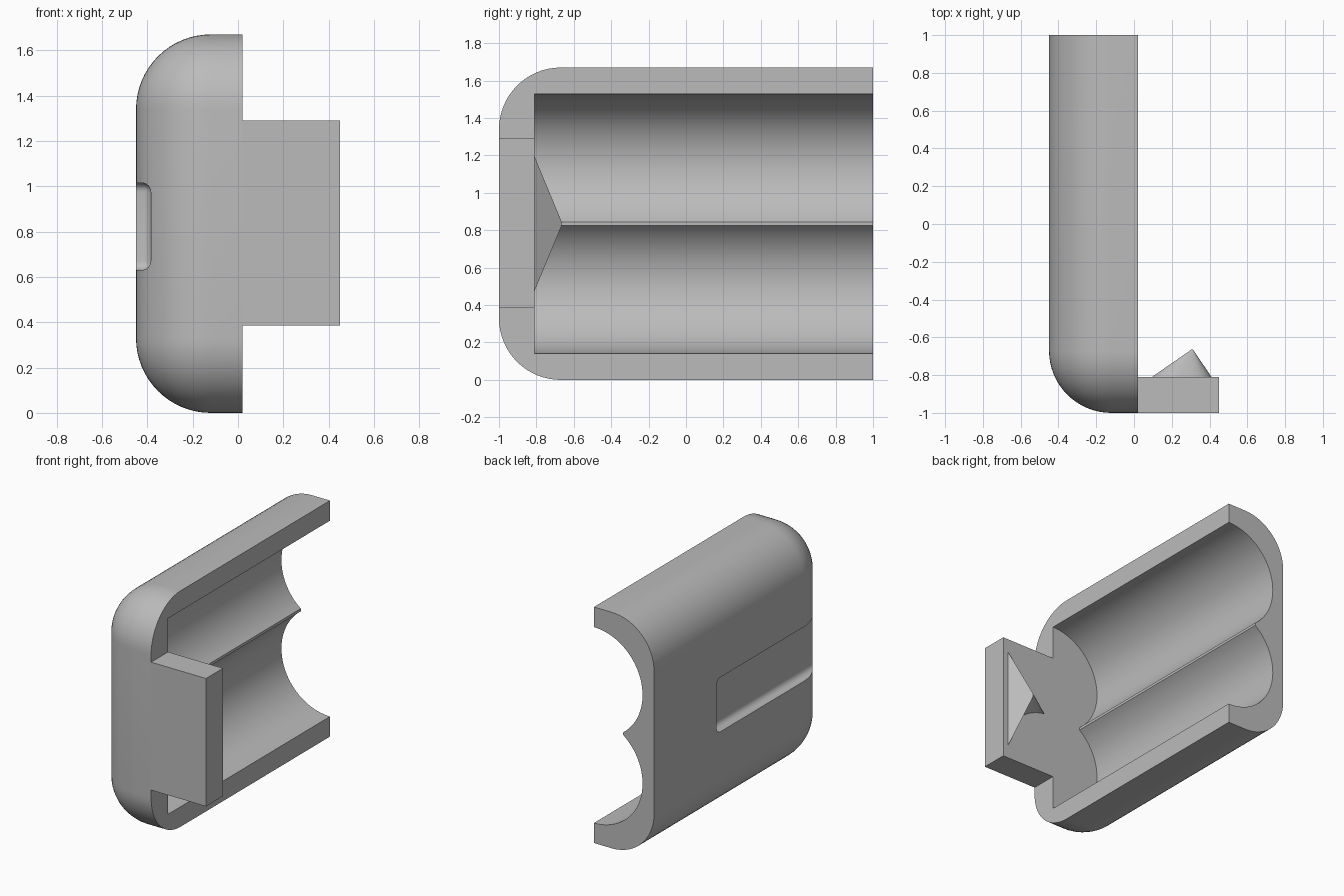
import bpy, bmesh
from math import sin, cos, radians
from mathutils import Vector

old = bpy.data.objects.get("Cube")
if old:
    bpy.data.objects.remove(old)

grey = bpy.data.materials.new("plain_grey")
grey.use_nodes = True
GREY = (0.5, 0.5, 0.5, 1)
grey.diffuse_color = GREY
grey.node_tree.nodes["Principled BSDF"].inputs["Base Color"].default_value = GREY

MID = 0.835      # mirror height
OPEN_X = 0.02    # open side of the housing
WALL_Y = -0.81   # inner face of the end wall


def finish(name, bm):
    bmesh.ops.recalc_face_normals(bm, faces=bm.faces)
    mesh = bpy.data.meshes.new(name)
    bm.to_mesh(mesh)
    bm.free()
    obj = bpy.data.objects.new(name, mesh)
    obj.data.materials.append(grey)
    bpy.context.collection.objects.link(obj)
    return obj


def box_bmesh(lo, hi):
    lo, hi = Vector(lo), Vector(hi)
    bm = bmesh.new()
    bmesh.ops.create_cube(bm, size=1)
    for v in bm.verts:
        v.co = (lo + hi) / 2 + v.co * (hi - lo)
    return bm


def loft(name, profile, y0, y1, scale=1, centre=(0, 0)):
    """Close an (x, z) profile between two y planes, tapering to centre."""
    bm = bmesh.new()
    cx, cz = centre
    a = [bm.verts.new((x, y0, z)) for x, z in profile]
    b = [bm.verts.new((cx + (x - cx) * scale, y1, cz + (z - cz) * scale))
         for x, z in profile]
    bm.faces.new(a)
    bm.faces.new(b)
    for i in range(len(a)):
        j = (i + 1) % len(a)
        bm.faces.new((a[i], a[j], b[j], b[i]))
    return finish(name, bm)


def arc(cx, cz, r, start, end, n):
    angles = [radians(start + (end - start) * i / n) for i in range(n + 1)]
    return [(cx + r * cos(t), cz + r * sin(t)) for t in angles]


def mirrored(points):
    return points + [(x, 2 * MID - z) for x, z in reversed(points)]


def select_only(obj):
    bpy.ops.object.select_all(action='DESELECT')
    obj.select_set(True)
    bpy.context.view_layer.objects.active = obj


def cut(obj, cutter):
    mod = obj.modifiers.new("cut", 'BOOLEAN')
    mod.operation = 'DIFFERENCE'
    mod.solver = 'EXACT'
    mod.object = cutter
    select_only(obj)
    bpy.ops.object.modifier_apply(modifier=mod.name)
    bpy.data.objects.remove(cutter)


# Housing: block rounded on the closed side and the front end
bm = box_bmesh((-0.45, -1, 0), (OPEN_X, 1, 2 * MID))
rounded = []
for e in bm.edges:
    mid = (e.verts[0].co + e.verts[1].co) / 2
    sides = (mid.x < -0.4, mid.y < -0.9, abs(mid.z - MID) > 0.8)
    if sum(sides) == 2:
        rounded.append(e)
bmesh.ops.bevel(bm, geom=rounded, offset=0.33, segments=16, profile=0.5,
                affect='EDGES')
housing = finish("housing", bm)

# Two round channels, meeting at a narrow flat ridge
channel = arc(OPEN_X, 0.522, 0.38, -90, -233, 40)
profile = [(0.2, channel[0][1])] + mirrored(channel) \
    + [(0.2, 2 * MID - channel[0][1])]
cut(housing, loft("channel_cutter", profile, WALL_Y, 1.2))

# Finger slot in the closed side, running out through the front
bm = box_bmesh((-0.6, -1.2, 0.63), (-0.385, 0.3, 1.015))
bmesh.ops.bevel(bm, geom=bm.edges[:], offset=0.04, segments=6, profile=0.5,
                affect='EDGES')
cut(housing, finish("slot_cutter", bm))

# Tab that continues the end wall past the open side
tab = finish("end_tab", box_bmesh((OPEN_X, -1, 0.385), (0.45, WALL_Y, 1.29)))

# Tapered wedge with hollow flanks on the inside of the tab
flank = arc(0.045, 0.475, 0.365, 0, 80, 20)
wedge_base = mirrored(flank + [(0.095, MID - 0.001)])
wedge = loft("locating_wedge", wedge_base, WALL_Y, -0.665, 0.03, (0.31, MID))

for part in (housing, tab, wedge):
    select_only(part)
    bpy.ops.object.shade_smooth_by_angle(angle=radians(25))
